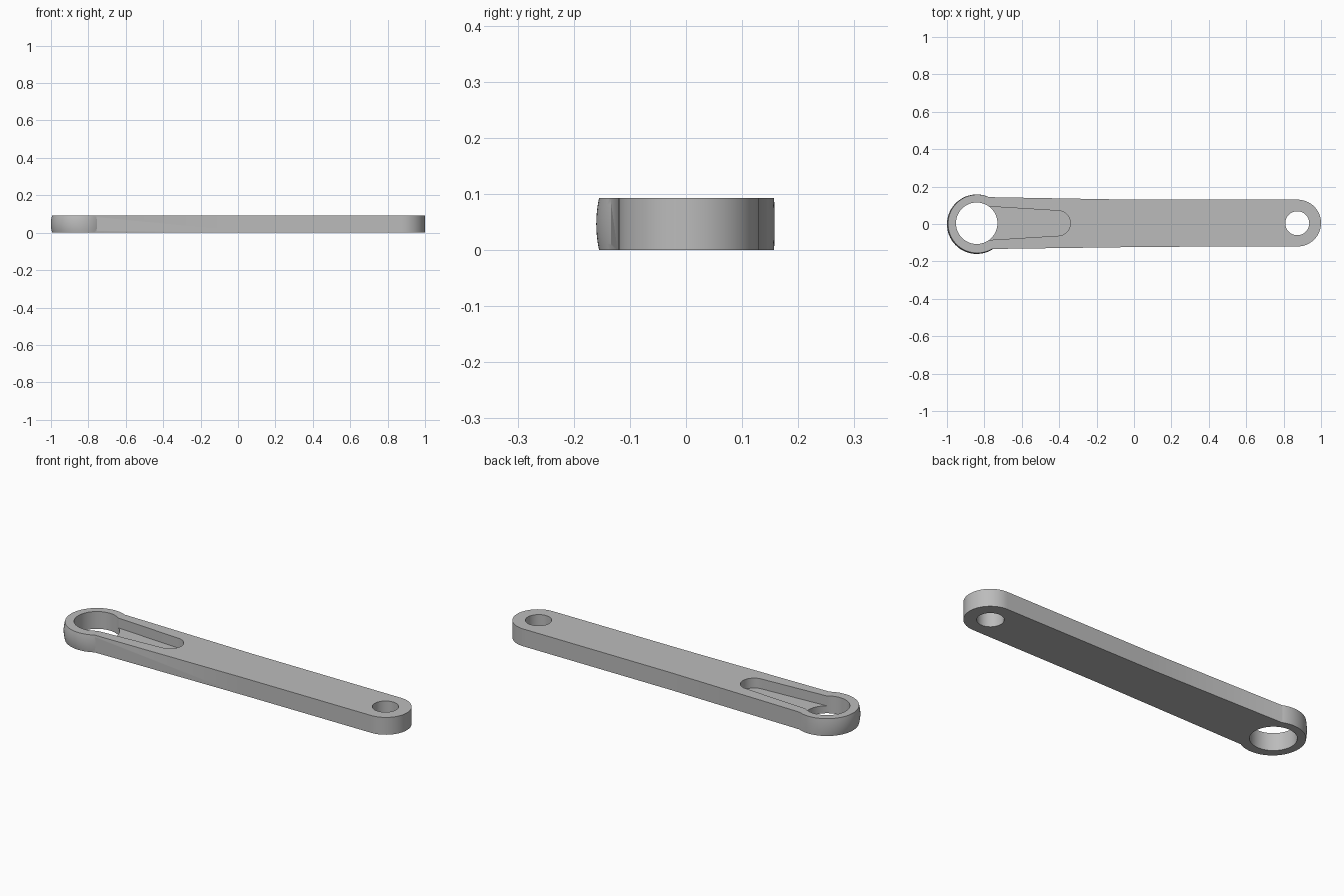
import bpy
import bmesh
from math import sin, cos, pi

cube = bpy.data.objects.get("Cube")
if cube:
    bpy.data.objects.remove(cube, do_unlink=True)

HEIGHT = 0.093
MID_Y = 0.004
BIG_X, SMALL_X = -0.841, 0.873

steel = bpy.data.materials.new("grey_steel")
steel.use_nodes = True
grey = (0.5, 0.5, 0.5, 1)
steel.diffuse_color = grey
steel.node_tree.nodes["Principled BSDF"].inputs["Base Color"].default_value = grey


def arc(x, y, radius, start=0, end=2 * pi, steps=64):
    closed = end - start >= 2 * pi
    count = steps if closed else steps + 1
    return [(x + radius * cos(start + (end - start) * i / steps),
             y + radius * sin(start + (end - start) * i / steps)) for i in range(count)]


def loft(name, layers):
    """Solid through matching outlines, given as (height, points)."""
    bm = bmesh.new()
    rings = [[bm.verts.new((x, y, z)) for x, y in pts] for z, pts in layers]
    n = len(rings[0])
    for low, high in zip(rings, rings[1:]):
        for i in range(n):
            j = (i + 1) % n
            bm.faces.new((low[i], low[j], high[j], high[i]))
    bm.faces.new(rings[0][::-1])
    bm.faces.new(rings[-1])
    bmesh.ops.recalc_face_normals(bm, faces=bm.faces)
    mesh = bpy.data.meshes.new(name)
    bm.to_mesh(mesh)
    bm.free()
    mesh.materials.append(steel)
    obj = bpy.data.objects.new(name, mesh)
    bpy.context.collection.objects.link(obj)
    return obj


def prism(name, pts, bottom, top):
    return loft(name, [(bottom, pts), (top, pts)])


def combine(target, tool, operation):
    mod = target.modifiers.new(operation, 'BOOLEAN')
    mod.operation = operation
    mod.solver = 'EXACT'
    mod.object = tool
    bpy.context.view_layer.objects.active = target
    bpy.ops.object.modifier_apply(modifier=mod.name)
    bpy.data.objects.remove(tool, do_unlink=True)


# Tapered arm with a rounded small end
outline = arc(0.875, 0.005, 0.125, -pi / 2, pi / 2, 40)
outline += [(0.0, 0.130), (-0.80, 0.144), (-0.80, -0.134), (0.1, -0.122)]
arm = prism("link_arm", outline, 0, HEIGHT)

# Slightly barrelled big-end ring, bulging most at the front and outer end
levels = 8
layers = []
for k in range(levels + 1):
    t = k / levels
    bulge = 4 * t * (1 - t)
    layers.append((HEIGHT * t, arc(-0.838 - 0.003 * bulge, 0.001 - 0.002 * bulge,
                                   0.156 + 0.003 * bulge, steps=80)))
combine(arm, loft("big_end_ring", layers), 'UNION')

# Through holes
for x, radius in ((BIG_X, 0.111), (SMALL_X, 0.064)):
    combine(arm, prism("hole_cutter", arc(x, MID_Y, radius), -0.1, 0.2), 'DIFFERENCE')

# Blind tapered slot opening into the big hole
slot = arc(-0.407, MID_Y, 0.067, -pi / 2, pi / 2, 32)
slot += [(-0.80, MID_Y + 0.091), (-0.80, MID_Y - 0.091)]
combine(arm, prism("slot_cutter", slot, 0.04, 0.2), 'DIFFERENCE')

# Smooth curved walls, crisp rims
bpy.ops.object.select_all(action='DESELECT')
arm.select_set(True)
bpy.context.view_layer.objects.active = arm
bpy.ops.object.shade_smooth_by_angle(angle=pi / 6)
